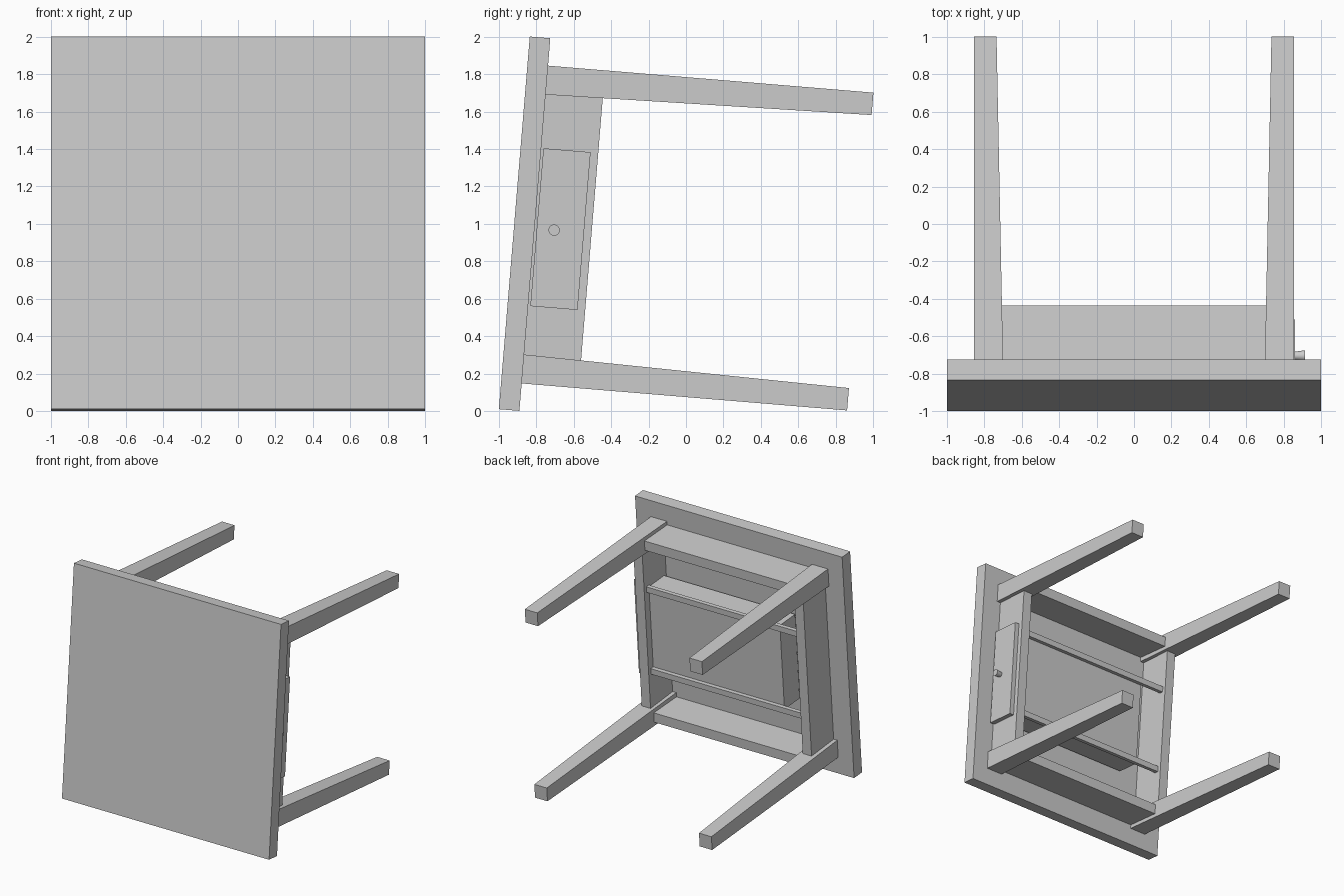
import bpy, bmesh, math
from mathutils import Matrix

if "Cube" in bpy.data.objects:
    bpy.data.objects.remove(bpy.data.objects["Cube"])

# Table is built upright (tabletop at z = 0, legs going down), then tipped over
TIP = Matrix.Translation((0, -0.9174, 1.0056)) @ Matrix.Rotation(math.radians(85.26), 4, 'X')


def finish(name, bm):
    bmesh.ops.recalc_face_normals(bm, faces=bm.faces)
    mesh = bpy.data.meshes.new(name)
    bm.to_mesh(mesh)
    bm.free()
    obj = bpy.data.objects.new(name, mesh)
    bpy.context.collection.objects.link(obj)
    obj.matrix_world = TIP
    return obj


def board(name, xs, ys, zs, shape=None):
    """Box between the given limits; shape can adjust each vertex."""
    bm = bmesh.new()
    bmesh.ops.create_cube(bm, size=1)
    for v in bm.verts:
        v.co = [r[0] if c < 0 else r[1] for c, r in zip(v.co, (xs, ys, zs))]
        if shape:
            shape(v)
    return finish(name, bm)


# Tabletop
board("tabletop", (-1, 1), (-0.999, 0.999), (-0.11, 0))

# Legs, tapered on their two inner sides
OUT, BASE, TIP_IN, FOOT = 0.855, 0.70, 0.735, -1.855
for sx, side in ((-1, "left"), (1, "right")):
    for sy, end in ((-1, "lower"), (1, "upper")):
        def taper(v, sx=sx, sy=sy):
            inner = TIP_IN if v.co.z < -1 else BASE
            v.co.x = sx * (OUT if v.co.x > 0 else inner)
            v.co.y = sy * ((OUT if v.co.y > 0 else inner) - 0.003)
        board(f"{end}_{side}_leg", (-1, 1), (-1, 1), (FOOT, -0.11), taper)

# Aprons between the legs, set slightly back from the outer leg faces
AZ = (-0.416, -0.11)
for s, side, end in ((-1, "left", "lower"), (1, "right", "upper")):
    board(f"{side}_apron", sorted((s * 0.735, s * 0.82)), (-0.71, 0.71), AZ)
    board(f"{end}_apron", (-0.715, 0.715), sorted((s * 0.735, s * 0.82)), AZ)

# Drawer: front plate, sides, back and bottom
YC = -0.013
board("drawer_front", (0.82, 0.86), (YC - 0.423, YC + 0.423), (-0.375, -0.122))
for s, end in ((-1, "lower"), (1, "upper")):
    board(f"{end}_drawer_side", (-0.53, 0.735),
          sorted((YC + s * 0.345, YC + s * 0.38)), (-0.35, -0.14))
    # Runner under each drawer side
    board(f"{end}_drawer_runner", (-0.735, 0.735),
          sorted((YC + s * 0.345, YC + s * 0.395)), (-0.385, -0.35))
board("drawer_back", (-0.53, -0.495), (YC - 0.345, YC + 0.345), (-0.35, -0.14))
board("drawer_bottom", (-0.495, 0.735), (YC - 0.345, YC + 0.345), (-0.35, -0.325))

# Flared round knob
bm = bmesh.new()
bmesh.ops.create_cone(bm, cap_ends=True, segments=24, radius1=0.022, radius2=0.03, depth=0.057,
                      matrix=Matrix.Translation((0.8865, -0.021, -0.215)) @ Matrix.Rotation(math.pi / 2, 4, 'Y'))
for f in bm.faces:
    f.smooth = len(f.verts) == 4
for e in bm.edges:
    e.smooth = all(len(f.verts) == 4 for f in e.link_faces)
finish("drawer_knob", bm)
